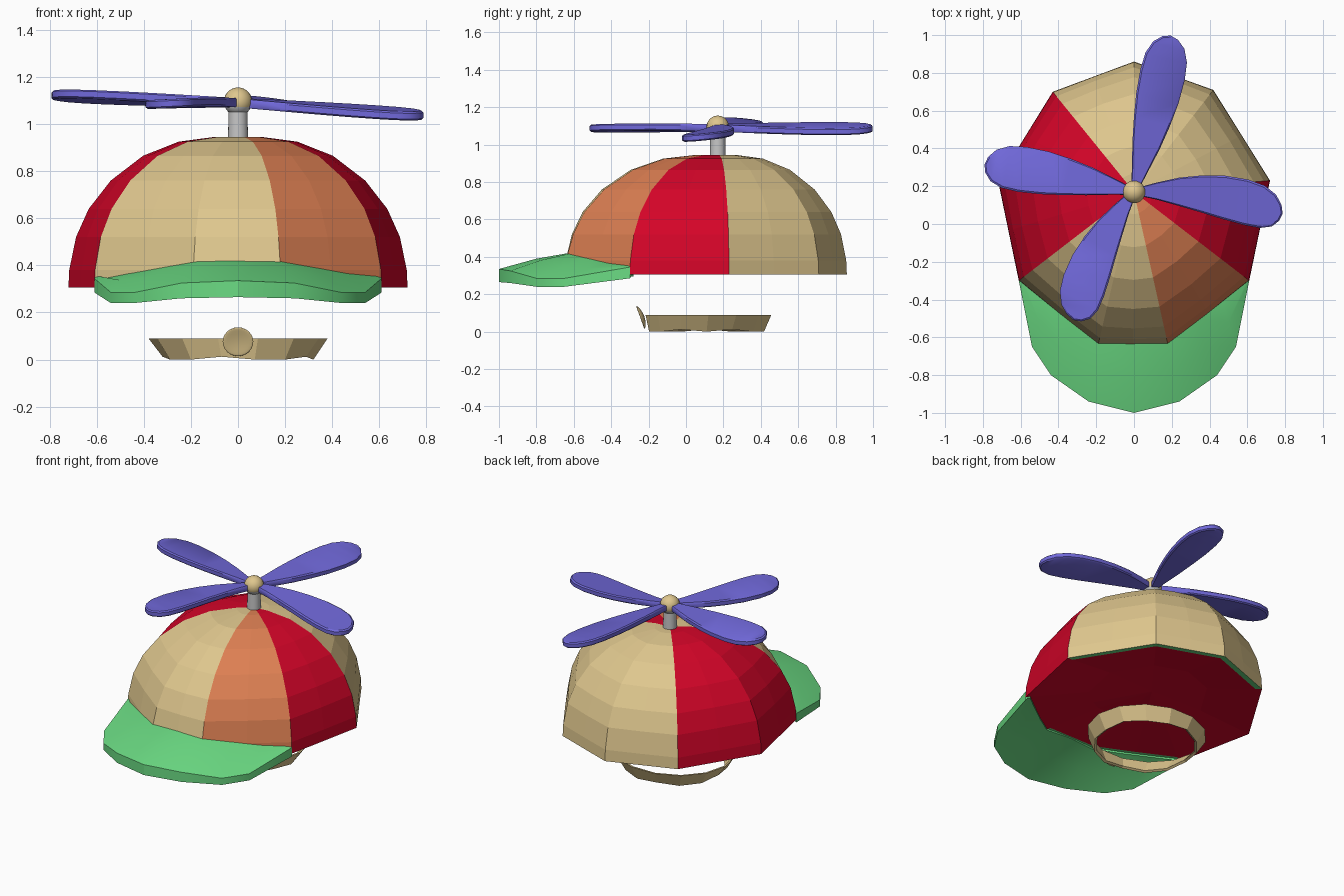
import bpy, bmesh, math
from mathutils import Vector, Matrix

if "Cube" in bpy.data.objects:
    bpy.data.objects.remove(bpy.data.objects["Cube"])


def mat(name, r, g, b):
    lin = [((c / 255 + 0.055) / 1.055) ** 2.4 for c in (r, g, b)]
    m = bpy.data.materials.new(name)
    m.diffuse_color = (*lin, 1)
    m.use_nodes = True
    m.node_tree.nodes["Principled BSDF"].inputs["Base Color"].default_value = m.diffuse_color
    return m


TAN = mat("tan", 223, 199, 142)
RED = mat("red", 212, 3, 40)
ORANGE = mat("orange", 222, 128, 83)
GREEN = mat("green", 107, 219, 131)
BLUE = mat("violet_blue", 112, 104, 217)
GREY = mat("grey", 198, 198, 198)


def finish(bm, name, mats, smooth=None):
    bmesh.ops.recalc_face_normals(bm, faces=bm.faces)
    me = bpy.data.meshes.new(name)
    bm.to_mesh(me)
    bm.free()
    ob = bpy.data.objects.new(name, me)
    bpy.context.collection.objects.link(ob)
    for m in mats:
        me.materials.append(m)
    if smooth:
        bpy.ops.object.select_all(action='DESELECT')
        ob.select_set(True)
        bpy.context.view_layer.objects.active = ob
        bpy.ops.object.shade_smooth_by_angle(angle=math.radians(smooth))
    return ob


def bridge(bm, a, b, closed=True, idx=None):
    n = len(a)
    for i in range(n if closed else n - 1):
        j = (i + 1) % n
        f = bm.faces.new((a[i], a[j], b[j], b[i]))
        if idx:
            f.material_index = idx(i)


# Cap crown: rim corners with the colour of the panel that follows each
HUB = Vector((0, 0.17))
RIM = [(.72, .23, 0), (.42, .71, 0), (0, .86, 0), (-.43, .70, 1), (-.72, .23, 1),
       (-.61, -.30, 0), (-.19, -.64, 0), (.18, -.64, 2), (.61, -.30, 1)]
PROFILE = [(1, .305), (.995, .38), (.955, .52), (.88, .64), (.75, .76),
           (.56, .865), (.35, .925), (.14, .945)]
corners = [Vector(p[:2]) - HUB for p in RIM]
outline, panel = [], []
for i, c in enumerate(corners):
    nxt = corners[(i + 1) % len(corners)]
    outline += [(c, 0), ((c + nxt) / 2, 1)]
    panel += [RIM[i][2]] * 2

bm = bmesh.new()


def ring_at(f, z, bulge=.04):
    ring = []
    for p, mid in outline:
        k = f * (1 + mid * bulge * max(0, 1 - f) ** .5)
        front = max(0, -.30 - HUB.y - p.y) / .34      # rim rises above the brim
        ring.append(bm.verts.new((p.x * k, HUB.y + p.y * k, max(z, .305 + .075 * front + (z - .305) * .3))))
    return ring


def fan(ring, z, idx):
    apex = bm.verts.new((0, HUB.y, z))
    for i in range(len(ring)):
        bm.faces.new((ring[i], ring[(i + 1) % len(ring)], apex)).material_index = idx(i)


outer = [ring_at(f, z) for f, z in PROFILE]
for a, b in zip(outer, outer[1:]):
    bridge(bm, a, b, idx=lambda i: panel[i])
fan(outer[-1], .945, lambda i: panel[i])
# shallow red lining, with a green edge under the tan panels
lip, floor = ring_at(.94, .31, 0), ring_at(.5, .35, 0)
bridge(bm, outer[0], lip, idx=lambda i: 3 if panel[i] == 0 else 1)
bridge(bm, lip, floor, idx=lambda i: 1)
fan(floor, .365, lambda i: 1)
finish(bm, "cap_crown", [TAN, RED, ORANGE, GREEN])

# Brim: half rows (x, y, top z, bottom z) mirrored across x
INNER = [(0, -.60, .425, .375), (.18, -.61, .42, .37), (.32, -.505, .395, .345),
         (.46, -.39, .37, .32), (.59, -.28, .345, .295)]
OUTER = [(0, -1, .335, .265), (.24, -.94, .325, .26), (.44, -.80, .285, .24),
         (.54, -.65, .285, .24), (.61, -.30, .345, .285)]


def full(row):
    return [(-x, y, t, b) for x, y, t, b in row[:0:-1]] + row


bm = bmesh.new()
MIDDLE = [tuple((p + q) / 2 + d for p, q, d in zip(a, b, (0, 0, .01, .01)))
          for a, b in zip(INNER, OUTER)]
loops = []
for row, k in ((INNER, 2), (MIDDLE, 2), (OUTER, 2), (OUTER, 3), (MIDDLE, 3), (INNER, 3)):
    loops.append([bm.verts.new((p[0], p[1], p[k])) for p in full(row)])
for a, b in zip(loops, loops[1:] + loops[:1]):
    bridge(bm, a, b, closed=False)
for e in (0, -1):
    bm.faces.new([l[e] for l in loops])
finish(bm, "brim", [GREEN], 25)

# Flared thin band under the cap
bm = bmesh.new()
N = 14
rings = []
for rx, ry, cy, z in ((.32, .315, .11, 0), (.38, .345, .12, .09),
                      (.368, .333, .12, .09), (.305, .30, .11, .008)):
    rings.append([bm.verts.new((rx * math.cos(2 * math.pi * i / N),
                                cy + ry * math.sin(2 * math.pi * i / N),
                                z + (.012 * (i % 3 == 1) if z < .05 else 0))) for i in range(N)])
for a, b in zip(rings, rings[1:] + rings[:1]):
    bridge(bm, a, b)
finish(bm, "chin_band", [TAN])

# Dished disc on the front of the band
bm = bmesh.new()
bmesh.ops.create_uvsphere(bm, u_segments=24, v_segments=12, radius=.065)
for v in bm.verts:
    r2 = (v.co.x ** 2 + v.co.z ** 2) / .065 ** 2
    v.co.y = v.co.y * .14 - .012 * r2
bmesh.ops.transform(bm, verts=bm.verts,
                    matrix=Matrix.Translation((0, -.232, .08)) @ Matrix.Rotation(math.radians(20), 4, 'X'))
finish(bm, "band_disc", [TAN], 40)

# Propeller post and ball (lower part of the ball is grey)
bm = bmesh.new()
bmesh.ops.create_cone(bm, cap_ends=True, segments=24, radius1=.043, radius2=.04, depth=.18,
                      matrix=Matrix.Translation((0, HUB.y, .98)))
finish(bm, "propeller_post", [GREY], 40)
bm = bmesh.new()
bmesh.ops.create_uvsphere(bm, u_segments=24, v_segments=16, radius=.06,
                          matrix=Matrix.Translation((0, HUB.y, 1.095)))
for f in bm.faces:
    f.material_index = int(f.calc_center_median().z < 1.07)
finish(bm, "propeller_ball", [TAN, GREY], 40)

# Propeller blades: shared outline (distance, half width), per-blade angle, length, bend and tip drop
HALF = [(.02, .02), (.15, .045), (.3, .075), (.45, .098), (.6, .115), (.75, .121),
        (.86, .113), (.94, .085), (.985, .042)]


def blade(name, angle, length, bend, drop):
    bm = bmesh.new()
    pts = [(t, w) for t, w in HALF] + [(1, 0)] + [(t, -w) for t, w in reversed(HALF)]
    rings = []
    for inset, h in ((.92, -.019), (1, -.012), (1, .012), (.92, .019)):
        ring = []
        for t, w in pts:
            tt = t if inset == 1 else .5 + (t - .5) * .98
            a = math.radians(angle + bend * (t - .6))
            u, v = tt * length, w * inset
            x = u * math.cos(a) - v * math.sin(a)
            y = u * math.sin(a) + v * math.cos(a)
            ring.append(bm.verts.new((x, HUB.y + y, 1.09 - .055 * x + .09 * v + h - drop * t)))
        rings.append(ring)
    for a, b in zip(rings, rings[1:]):
        bridge(bm, a, b)
    # cap both sides with strips across the blade
    n = len(pts)
    for r in (rings[0], rings[-1]):
        for i in range(n // 2 - 1):
            bm.faces.new((r[i], r[i + 1], r[n - 2 - i], r[n - 1 - i]))
        m = n // 2
        bm.faces.new((r[m - 1], r[m], r[m + 1]))
    finish(bm, name, [BLUE], 35)


blade("propeller_blade_right", -3.5, .795, -12, .01)
blade("propeller_blade_back", 76, .85, 2, -.005)
blade("propeller_blade_left", 168, .805, 4, .012)
blade("propeller_blade_front", 240, .75, 12, .022)
